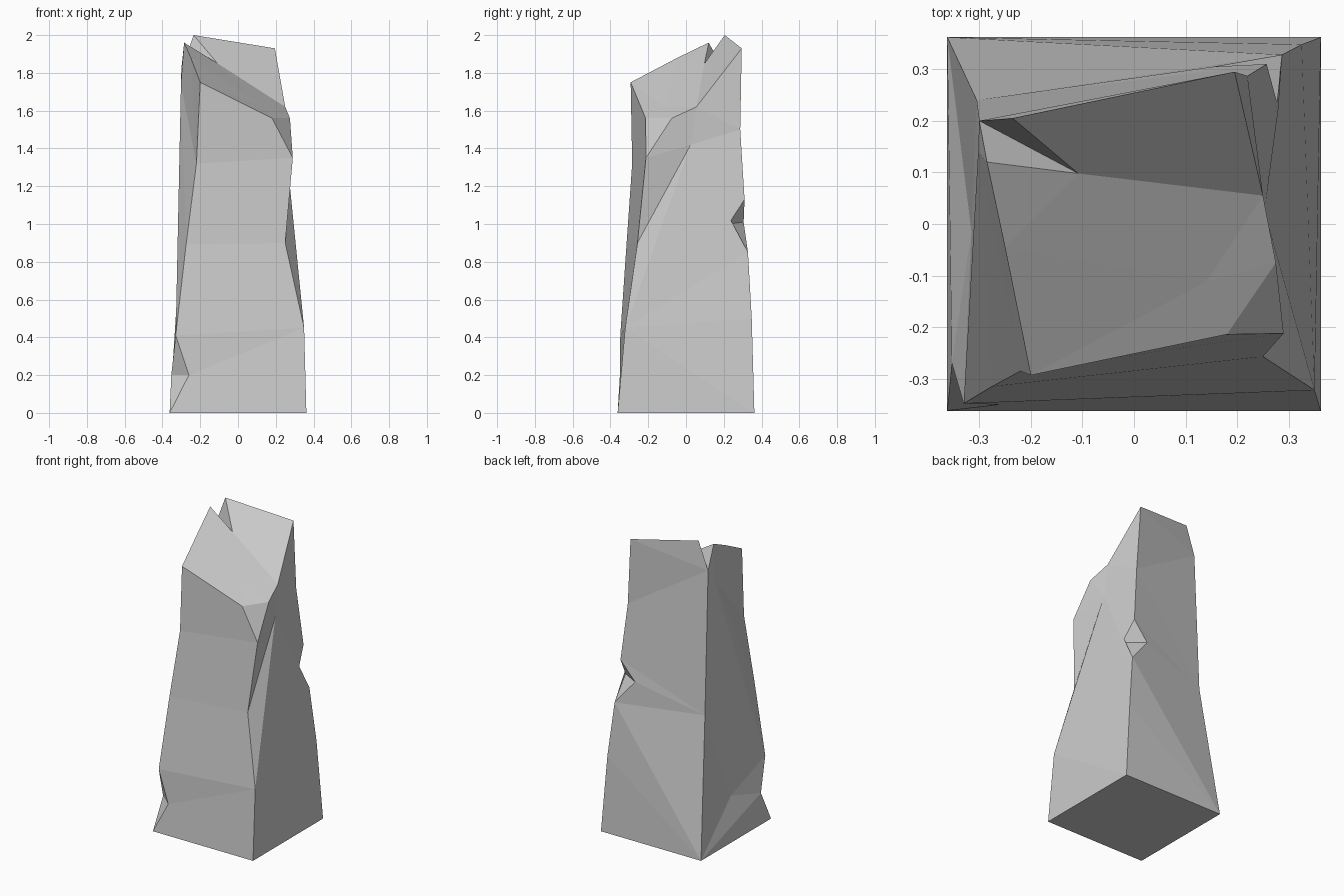
import bpy, bmesh

if "Cube" in bpy.data.objects:
    bpy.data.objects.remove(bpy.data.objects["Cube"])

bm = bmesh.new()


def chain(*pts):
    return [bm.verts.new(p) for p in pts]


def face(*vs):
    return bm.faces.new(vs)


def fan(hub, rim):
    for a, b in zip(rim, rim[1:]):
        face(hub, a, b)


def bridge(a, b):
    """Stitch two rising chains into a strip of triangles, lowest point first."""
    i = j = 0
    while i < len(a) - 1 or j < len(b) - 1:
        step_a = j == len(b) - 1 or (i < len(a) - 1 and a[i + 1].co.z <= b[j + 1].co.z)
        if step_a:
            face(a[i], b[j], a[i + 1])
            i += 1
        else:
            face(a[i], b[j], b[j + 1])
            j += 1


# four corner ridges of the stone, bottom to top
fl = chain((-.362, -.362, 0), (-.33, -.348, .41), (-.275, -.315, .89),
           (-.22, -.285, 1.32), (-.2, -.293, 1.75))
fr = chain((.362, -.362, 0), (.35, -.322, .45), (.25, -.257, .9), (.29, -.212, 1.35))
br = chain((.362, .362, 0), (.325, .348, .5), (.287, .328, .85),
           (.257, .31, 1.13), (.22, .287, 1.5), (.195, .295, 1.93))
bl = chain((-.362, .362, 0), (-.305, .24, .89), (-.3, .2, 1.82))

# chips on the corners
low_front, low_left = chain((-.26, -.35, .2), (-.353, -.27, .2))
mid_right, mid_back = chain((.28, .225, 1.0), (.155, .305, 1.01))
top_front, top_in, top_right = chain((.18, -.214, 1.56), (.14, -.112, 1.62), (.275, -.075, 1.56))

# crest points
saddle, notch, peak_l, peak_b = chain((.25, .055, 1.62), (-.108, .098, 1.85),
                                      (-.285, .12, 1.96), (-.235, .205, 2.0))

# bends in the left and right sides
rim_l, left_up, left_low, right_mid = chain((-.25, -.045, 1.88), (-.302, .14, 1.74),
                                            (-.315, -.015, .27), (.253, .025, 1.42))

# front: level bands
face(fl[0], fr[0], fr[1], low_front)
face(low_front, fr[1], fl[1])
left, right = fl[1:], fr[1:] + [top_front]
for k in range(3):
    face(left[k], right[k], right[k + 1], left[k + 1])

# right side
bridge(fr[:2], br[:3])
face(fr[1], br[2], right_mid)
fan(right_mid, [br[2], mid_right, br[3], br[4], saddle])
face(saddle, br[4], br[5])
fan(right_mid, fr[1:] + [top_right, saddle])

# back side
bridge(bl + [peak_b], br[:3] + [mid_back] + br[3:])

# left side, scooped above a low ledge
bridge(bl, [fl[0], low_left, left_low, left_up, peak_l])
face(left_low, low_left, fl[1])
fan(left_up, [left_low] + fl[1:4] + [rim_l, peak_l])
face(fl[3], fl[4], rim_l)

# chip facets
fan(low_left, [fl[0], low_front, fl[1]])
face(mid_right, mid_back, br[2])
face(mid_right, mid_back, br[3])
face(top_front, top_in, top_right)
face(top_front, top_right, fr[3])

# split sloping crest and base
face(fl[4], top_front, top_in)
face(top_in, top_right, saddle)
fan(top_in, [saddle, notch, rim_l, fl[4]])
face(notch, peak_l, rim_l)
face(notch, saddle, br[5], peak_b)
face(peak_l, notch, bl[2])
face(bl[2], notch, peak_b)
face(fl[0], bl[0], br[0], fr[0])
bmesh.ops.recalc_face_normals(bm, faces=bm.faces)

mesh = bpy.data.meshes.new("standing_stone")
bm.to_mesh(mesh)
bm.free()
bpy.context.collection.objects.link(bpy.data.objects.new("standing_stone", mesh))
